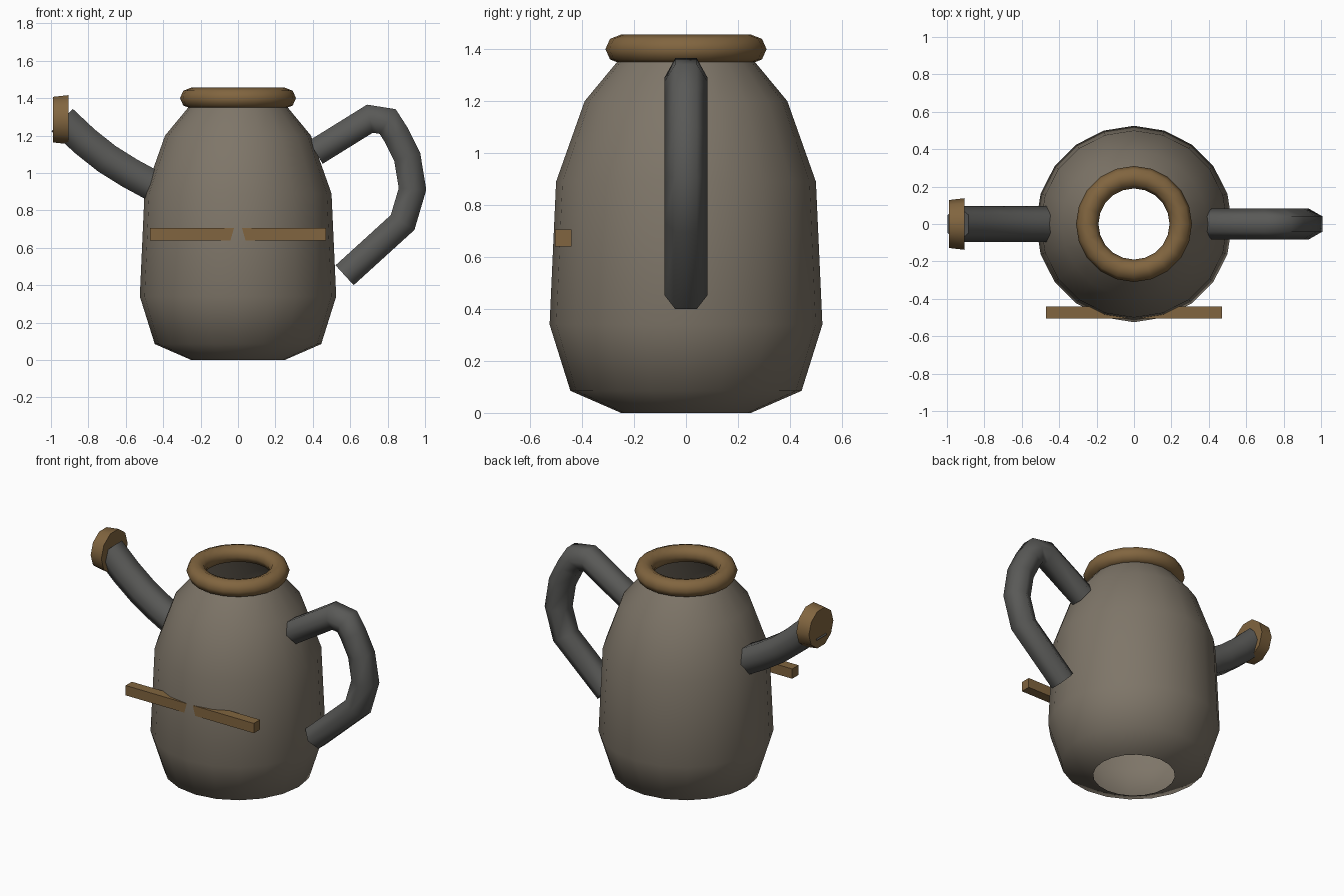
import bpy, bmesh
from math import sin, cos, pi
from mathutils import Vector

if "Cube" in bpy.data.objects:
    bpy.data.objects.remove(bpy.data.objects["Cube"])


def material(name, rgb):
    m = bpy.data.materials.new(name)
    m.diffuse_color = (*rgb, 1)
    m.use_nodes = True
    m.node_tree.nodes["Principled BSDF"].inputs["Base Color"].default_value = m.diffuse_color
    return m


CLAY = material("clay", (0.21, 0.18, 0.14))
WOOD = material("wood", (0.22, 0.13, 0.05))
IRON = material("iron", (0.10, 0.10, 0.095))


def build(name, rings, mat, closed=False, caps=False, smooth=True):
    """Bridge equal-sized rings of points into a mesh object."""
    bm = bmesh.new()
    vs = [[bm.verts.new(p) for p in r] for r in rings]
    n = len(vs[0])
    pairs = list(zip(vs, vs[1:])) + ([(vs[-1], vs[0])] if closed else [])
    for a, b in pairs:
        for i in range(n):
            j = (i + 1) % n
            bm.faces.new((a[i], a[j], b[j], b[i])).smooth = smooth
    if caps:
        bm.faces.new(vs[0][::-1])
        bm.faces.new(vs[-1])
    bmesh.ops.recalc_face_normals(bm, faces=bm.faces)
    me = bpy.data.meshes.new(name)
    bm.to_mesh(me)
    bm.free()
    me.materials.append(mat)
    ob = bpy.data.objects.new(name, me)
    bpy.context.collection.objects.link(ob)
    return ob


def lathe(name, profile, mat, sides=20, closed=False):
    rings = [[(r * cos(2 * pi * i / sides), r * sin(2 * pi * i / sides), z)
              for i in range(sides)] for r, z in profile]
    return build(name, rings, mat, closed)


def tube(name, path, radius, mat, sides=6):
    """Capped tube swept along a path in the xz plane, corners mitred."""
    pts = [Vector((x, 0, z)) for x, z in path]
    rings = []
    for k, p in enumerate(pts):
        d0 = (p - pts[max(k - 1, 0)]).normalized()
        d1 = (pts[min(k + 1, len(pts) - 1)] - p).normalized()
        t = (d0 + d1).normalized()
        across = Vector((-t.z, 0, t.x))
        d = d1 if d1.length else d0
        across /= max(t.dot(d), 0.5)
        rings.append([p + radius * (cos(2 * pi * i / sides) * Vector((0, 1, 0))
                                    + sin(2 * pi * i / sides) * across)
                      for i in range(sides)])
    return build(name, rings, mat, caps=True)


# Pot body: open shell at top and bottom
lathe("body", [(0.25, 0), (0.445, 0.085), (0.525, 0.34), (0.50, 0.89),
               (0.39, 1.20), (0.27, 1.345), (0.25, 1.37)], CLAY)

# Wooden rim ring
lathe("rim", [(0.25 + 0.06 * cos(i * pi / 4), 1.40 + 0.056 * sin(i * pi / 4))
              for i in range(8)], WOOD, closed=True)

# Spout and handle
tube("spout", [(-0.46, 0.935), (-0.58, 1.0), (-0.70, 1.075),
               (-0.82, 1.17), (-0.94, 1.283)], 0.095, IRON)
tube("handle", [(0.415, 1.11), (0.705, 1.29), (0.80, 1.275), (0.845, 1.205),
                (0.905, 1.085), (0.933, 0.914), (0.88, 0.735),
                (0.57, 0.453)], 0.083, IRON)

# Slightly tapered spout cap
build("spout_cap", [[(x, r * cos(i * pi / 5), 1.285 + r * sin(i * pi / 5))
                     for i in range(10)]
                    for x, r in ((-0.99, 0.128), (-0.905, 0.138))],
      WOOD, caps=True)

# Straight bar crossing the front of the body
build("front_bar", [[(x, y, z) for y, z in ((-0.505, 0.64), (-0.44, 0.64),
                                            (-0.44, 0.705), (-0.505, 0.705))]
                    for x in (-0.47, 0.47)], WOOD, caps=True, smooth=False)
